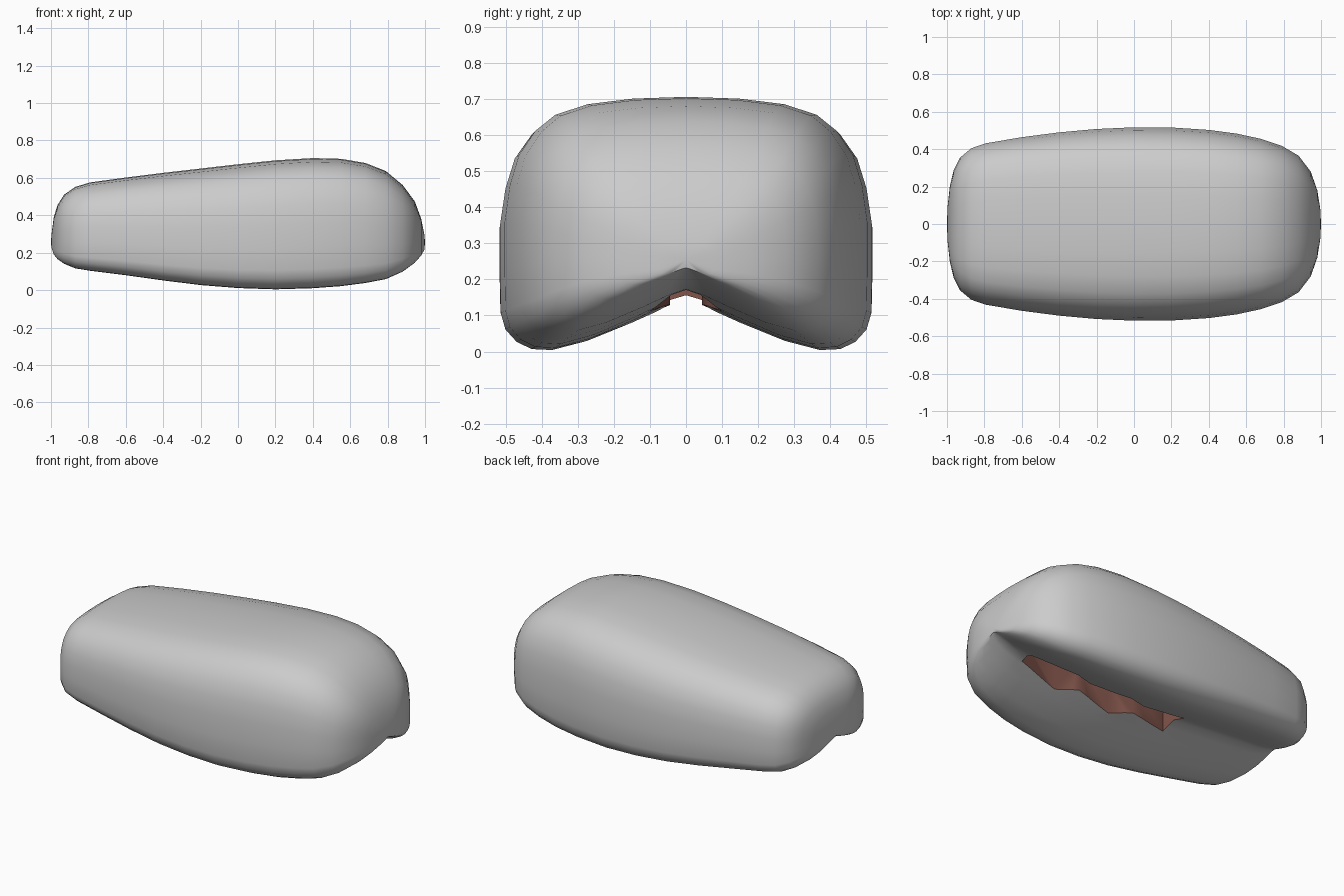
import bpy, bmesh, math

if "Cube" in bpy.data.objects:
    bpy.data.objects.remove(bpy.data.objects["Cube"])

# Half cross-section: (share of half width, share of height), top centre to groove apex
SECTION = [(0, 1), (.29, .993), (.54, .971), (.72, .929), (.83, .865), (.92, .77), (.97, .65),
           (1, .5), (1, .32), (.995, .15), (.97, .085), (.91, .036), (.83, .007), (.72, .003),
           (.53, .04), (.29, .113), (.12, .17), (0, .2)]
# Stations along the length: x, half width, bottom z, top z
STATIONS = [(-.997, .09, .225, .30), (-.985, .2, .19, .39), (-.965, .285, .165, .455),
            (-.93, .355, .14, .51), (-.87, .405, .115, .552), (-.79, .432, .102, .576),
            (-.6, .464, .078, .602), (-.4, .49, .05, .627), (-.2, .508, .025, .65),
            (0, .517, .009, .673), (.2, .516, .002, .694), (.4, .503, .008, .706),
            (.55, .483, .019, .702), (.68, .455, .036, .68), (.79, .418, .057, .637),
            (.88, .365, .097, .562), (.945, .28, .145, .475), (.98, .18, .185, .38),
            (.996, .08, .215, .30)]

outline = SECTION + [(-u, v) for u, v in SECTION[-2:0:-1]]
bm = bmesh.new()
rings = [[bm.verts.new((x, u * w, b + v * (t - b))) for u, v in outline]
         for x, w, b, t in STATIONS]
n = len(outline)
for r0, r1 in zip(rings, rings[1:]):
    for i in range(n):
        j = (i + 1) % n
        bm.faces.new((r0[i], r0[j], r1[j], r1[i]))
# Closing fans at both ends
for ring, x in ((rings[0], -1), (rings[-1], 1)):
    tip = bm.verts.new((x, 0, .255))
    for i in range(n):
        bm.faces.new((ring[i], ring[(i + 1) % n], tip))
bmesh.ops.recalc_face_normals(bm, faces=bm.faces)
mesh = bpy.data.meshes.new("body_shell")
bm.to_mesh(mesh)
bm.free()
body = bpy.data.objects.new("body_shell", mesh)
bpy.context.collection.objects.link(body)

shell_mat = bpy.data.materials.new("shell")
shell_mat.diffuse_color = (.8, .8, .8, 1)
shell_mat.use_nodes = True
shell_mat.node_tree.nodes["Principled BSDF"].inputs["Base Color"].default_value = shell_mat.diffuse_color
slot_mat = bpy.data.materials.new("slot_inside")
slot_mat.diffuse_color = (.22, .09, .07, 1)
slot_mat.use_nodes = True
slot_mat.node_tree.nodes["Principled BSDF"].inputs["Base Color"].default_value = slot_mat.diffuse_color
mesh.materials.append(shell_mat)
mesh.materials.append(slot_mat)

# Zigzag slot cutter in the underside groove
half = [(.76, .04), (.48, .1), (.35, .045), (.1, .1), (-.03, .045), (-.28, .09)]
plan = half + [(x, -y) for x, y in reversed(half)]
bm = bmesh.new()
base = bm.faces.new([bm.verts.new((x, y, -.1)) for x, y in plan])
top = bmesh.ops.extrude_face_region(bm, geom=[base])
for v in top["geom"]:
    if isinstance(v, bmesh.types.BMVert):
        v.co.z = .32
bmesh.ops.recalc_face_normals(bm, faces=bm.faces)
for f in bm.faces:
    f.material_index = 1
cut_mesh = bpy.data.meshes.new("slot_cutter")
bm.to_mesh(cut_mesh)
bm.free()
cut_mesh.materials.append(shell_mat)
cut_mesh.materials.append(slot_mat)
cutter = bpy.data.objects.new("slot_cutter", cut_mesh)
bpy.context.collection.objects.link(cutter)

mod = body.modifiers.new("slot", 'BOOLEAN')
mod.operation = 'DIFFERENCE'
mod.solver = 'EXACT'
mod.object = cutter
bpy.context.view_layer.objects.active = body
body.select_set(True)
cutter.select_set(False)
bpy.ops.object.modifier_apply(modifier=mod.name)
bpy.data.objects.remove(cutter)
bpy.ops.object.shade_smooth_by_angle(angle=math.radians(50))
